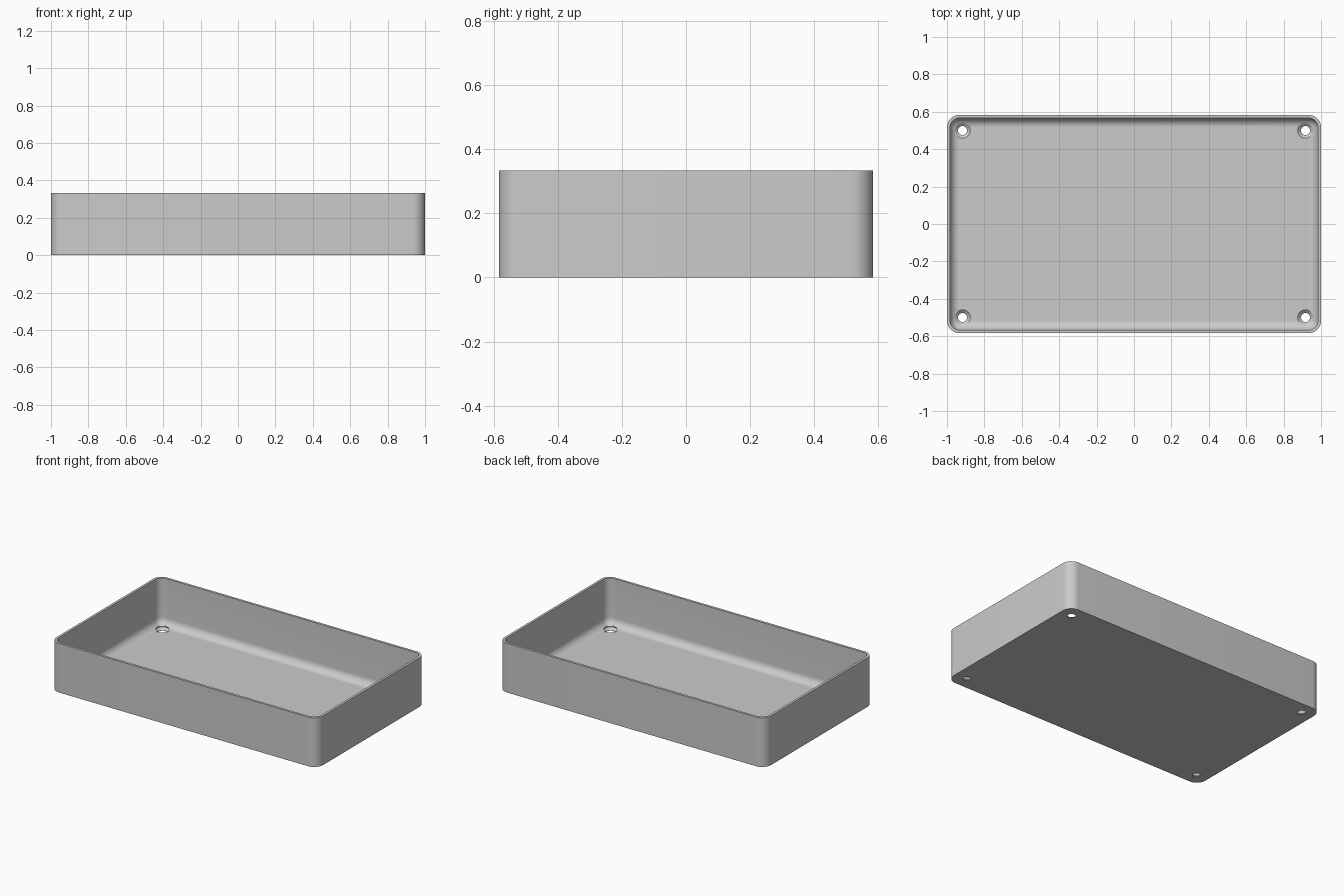
import bpy, bmesh
from math import sin, cos, pi, radians

cube = bpy.data.objects.get("Cube")
if cube:
    bpy.data.objects.remove(cube, do_unlink=True)

MM = 1 / 60                      # the tray is 120 x 70 x 20 units of this size
HALF_X, HALF_Y, HEIGHT = 60 * MM, 35 * MM, 20 * MM
WALL, CORNER = MM, 4 * MM
FILLET = CORNER - WALL
STEPS = 10

grey = bpy.data.materials.new("plain grey")
grey.use_nodes = True
colour = (0.6, 0.6, 0.6, 1)
grey.diffuse_color = colour
grey.node_tree.nodes["Principled BSDF"].inputs["Base Color"].default_value = colour


def rounded_rectangle(inset, z):
    """Loop of points around the tray, moved inward by inset."""
    radius = CORNER - inset
    points = []
    for quarter, (sx, sy) in enumerate([(1, 1), (-1, 1), (-1, -1), (1, -1)]):
        for i in range(STEPS + 1):
            a = (quarter + i / STEPS) * pi / 2
            points.append((sx * (HALF_X - CORNER) + radius * cos(a),
                           sy * (HALF_Y - CORNER) + radius * sin(a), z))
    return points


def circle(x, y, radius, z, count=32):
    return [(x + radius * cos(2 * pi * i / count),
             y + radius * sin(2 * pi * i / count), z) for i in range(count)]


def loft(name, loops):
    """Closed solid through a list of point loops, capped at both ends."""
    bm = bmesh.new()
    rings = [[bm.verts.new(p) for p in loop] for loop in loops]
    for low, high in zip(rings, rings[1:]):
        n = len(low)
        for i in range(n):
            j = (i + 1) % n
            bm.faces.new((low[i], low[j], high[j], high[i]))
    bm.faces.new(rings[0][::-1])
    bm.faces.new(rings[-1])
    bmesh.ops.remove_doubles(bm, verts=bm.verts, dist=1e-5)
    bmesh.ops.recalc_face_normals(bm, faces=bm.faces)
    mesh = bpy.data.meshes.new(name)
    bm.to_mesh(mesh)
    bm.free()
    mesh.materials.append(grey)
    obj = bpy.data.objects.new(name, mesh)
    bpy.context.collection.objects.link(obj)
    return obj


# Tray shell: outside wall, rim, inside wall, then the fillet into the floor
profile = [(0, 0), (0, HEIGHT), (WALL, HEIGHT)]
for i in range(STEPS + 1):
    a = i / STEPS * pi / 2
    profile.append((CORNER - FILLET * cos(a), WALL + FILLET * (1 - sin(a))))
tray = loft("tray", [rounded_rectangle(inset, z) for inset, z in profile])

# Countersunk screw holes, one in each corner of the floor
hole, sink = 1.45 * MM, 2.5 * MM
for sx in (-1, 1):
    for sy in (-1, 1):
        x, y = sx * 55 * MM, sy * 30 * MM
        steps = [(hole, -MM), (hole, 0.1 * MM), (sink, WALL), (sink, 5 * MM)]
        cutter = loft("screw_hole_cutter", [circle(x, y, r, z) for r, z in steps])
        cutter.hide_render = True
        cut = tray.modifiers.new("screw hole", 'BOOLEAN')
        cut.operation = 'DIFFERENCE'
        cut.solver = 'EXACT'
        cut.object = cutter
        bpy.context.view_layer.objects.active = tray
        bpy.ops.object.modifier_apply(modifier=cut.name)
        bpy.data.objects.remove(cutter, do_unlink=True)

# Smooth rounded corners with crisp edges
bpy.ops.object.select_all(action='DESELECT')
tray.select_set(True)
bpy.context.view_layer.objects.active = tray
bpy.ops.object.shade_smooth_by_angle(angle=radians(30))
